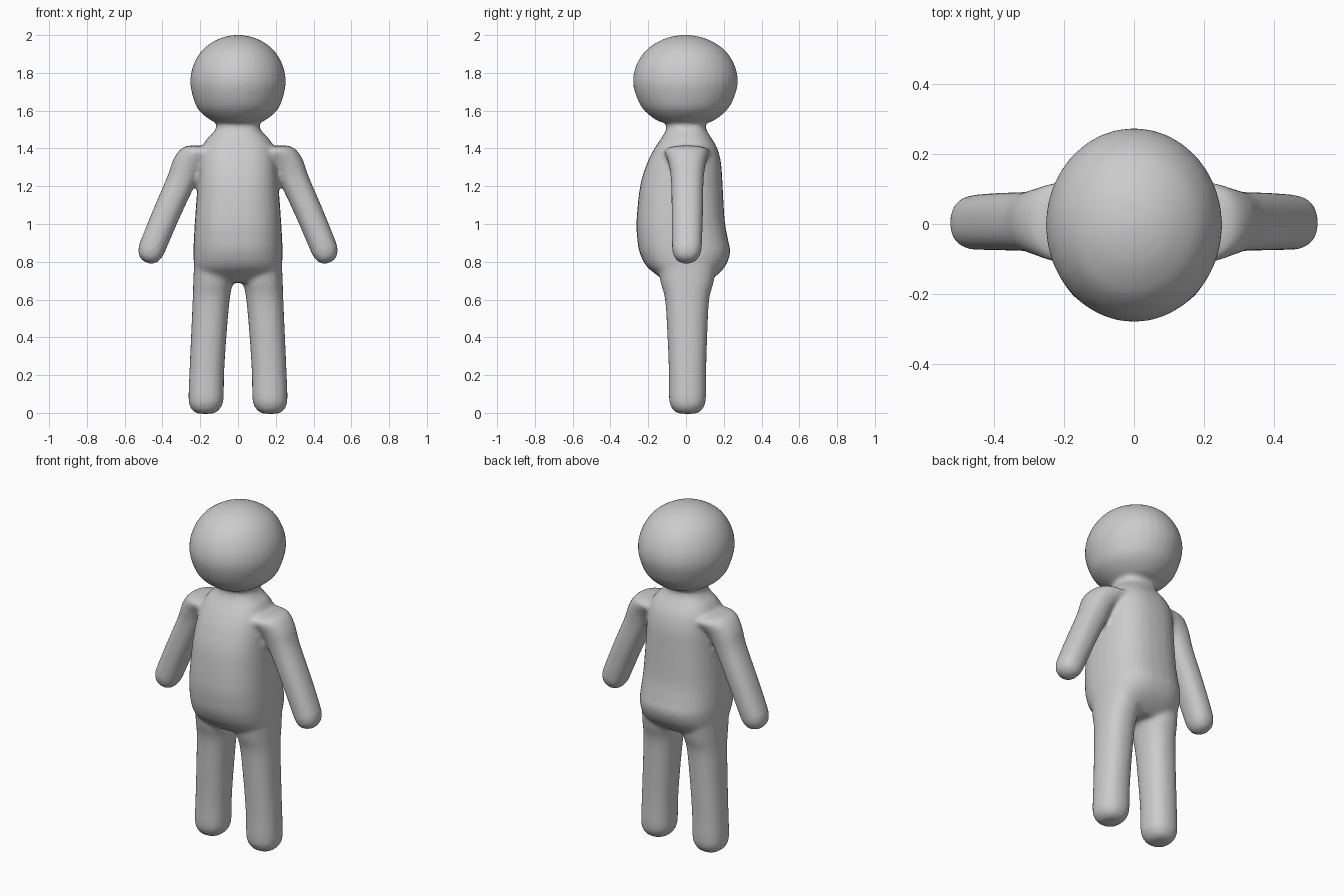
import bpy, bmesh, math
from mathutils import Vector

SIDES = 32
STEPS = 5

skin = bpy.data.materials.new("light_grey")
skin.diffuse_color = (0.6, 0.6, 0.6, 1)


def spline(rows):
    """Catmull-Rom interpolation between rows of ring values."""
    out = []
    for i in range(len(rows) - 1):
        p0, p1 = rows[max(i - 1, 0)], rows[i]
        p2, p3 = rows[i + 1], rows[min(i + 2, len(rows) - 1)]
        for k in range(STEPS):
            t = k / STEPS
            out.append([0.5 * (2 * b + (c - a) * t + (2 * a - 5 * b + 4 * c - d) * t * t
                               + (3 * b - a - 3 * c + d) * t ** 3)
                        for a, b, c, d in zip(p0, p1, p2, p3)])
    return out + [list(rows[-1])]


def loft(bm, rows, power, tilt=0.0, sx=1):
    """Closed tube; each row is x, y, z, half width, half depth."""
    rings = []
    for x, y, z, w, d in spline(rows):
        w, d = max(w, 0.003), max(d, 0.003)
        ring = []
        for k in range(SIDES):
            a = 2 * math.pi * k / SIDES
            c, s = math.cos(a), math.sin(a)
            u = math.copysign(abs(c) ** (2 / power), c) * w
            v = math.copysign(abs(s) ** (2 / power), s) * d
            ring.append(bm.verts.new((sx * (x + u * math.cos(tilt)), y + v,
                                      z + u * math.sin(tilt))))
        rings.append(ring)
    for r, q in zip(rings, rings[1:]):
        for k in range(SIDES):
            n = (k + 1) % SIDES
            bm.faces.new((r[k], r[n], q[n], q[k]))
    bm.faces.new(rings[0])
    bm.faces.new(rings[-1])


bm = bmesh.new()

# Torso and neck: z, half width, front y, back y
torso = [(0.69, 0.19, -0.10, 0.11), (0.73, 0.222, -0.155, 0.165), (0.78, 0.233, -0.212, 0.21),
         (0.85, 0.236, -0.246, 0.234), (0.92, 0.234, -0.258, 0.222), (1.02, 0.228, -0.262, 0.205),
         (1.20, 0.215, -0.243, 0.194), (1.32, 0.205, -0.207, 0.186), (1.40, 0.190, -0.167, 0.166),
         (1.45, 0.165, -0.134, 0.138), (1.485, 0.13, -0.112, 0.115), (1.52, 0.112, -0.103, 0.103),
         (1.58, 0.11, -0.10, 0.10)]
loft(bm, [(0, (f + b) / 2, z, w, (b - f) / 2) for z, w, f, b in torso], 2.5)

# Head: rounded ball with a flatter underside
head = [(1.535, 0.10, 0.11), (1.55, 0.145, 0.155), (1.60, 0.206, 0.217), (1.66, 0.235, 0.254),
        (1.75, 0.253, 0.278), (1.84, 0.237, 0.261), (1.92, 0.190, 0.209), (1.97, 0.123, 0.135),
        (1.993, 0.062, 0.068), (2.002, 0.003, 0.003)]
loft(bm, [(0, -0.003, z, w, d) for z, w, d in head], 2.0)

# Arms: bent at the shoulder, tapering to rounded hands
arm = [(0.10, 0.005, 1.375, 0.10, 0.13), (0.20, 0.005, 1.375, 0.09, 0.118),
       (0.262, 0.006, 1.32, 0.082, 0.098), (0.305, 0.007, 1.22, 0.076, 0.086),
       (0.381, 0.007, 1.05, 0.073, 0.083), (0.45, 0.005, 0.885, 0.071, 0.079),
       (0.466, 0.004, 0.845, 0.066, 0.073), (0.479, 0.003, 0.814, 0.05, 0.055),
       (0.486, 0.003, 0.797, 0.02, 0.02)]
# Legs: nearly straight, with rounded feet
leg = [(0.172, 0.008, -0.005, 0.03, 0.03), (0.172, 0.008, 0.005, 0.060, 0.065),
       (0.171, 0.008, 0.035, 0.084, 0.088), (0.169, 0.008, 0.08, 0.093, 0.098),
       (0.165, 0.008, 0.22, 0.092, 0.099), (0.154, 0.007, 0.42, 0.094, 0.106),
       (0.142, 0.006, 0.60, 0.098, 0.117), (0.133, 0.006, 0.69, 0.104, 0.140),
       (0.125, 0.005, 0.80, 0.108, 0.160)]
for side in (-1, 1):
    loft(bm, arm, 2.3, math.radians(23), side)
    loft(bm, leg, 2.3, 0.0, side)

# Consistent outward faces on every closed tube
bmesh.ops.recalc_face_normals(bm, faces=bm.faces)
mesh = bpy.data.meshes.new("body")
bm.to_mesh(mesh)
bm.free()
body = bpy.data.objects.new("body", mesh)
bpy.context.collection.objects.link(body)
mesh.materials.append(skin)

# Fuse the tubes into one skin and soften the joins
fuse = body.modifiers.new("fuse", 'REMESH')
fuse.mode = 'VOXEL'
fuse.voxel_size = 0.012
fuse.use_smooth_shade = True
soft = body.modifiers.new("soften", 'SMOOTH')
soft.factor = 0.5
soft.iterations = 8
mesh.shade_smooth()
